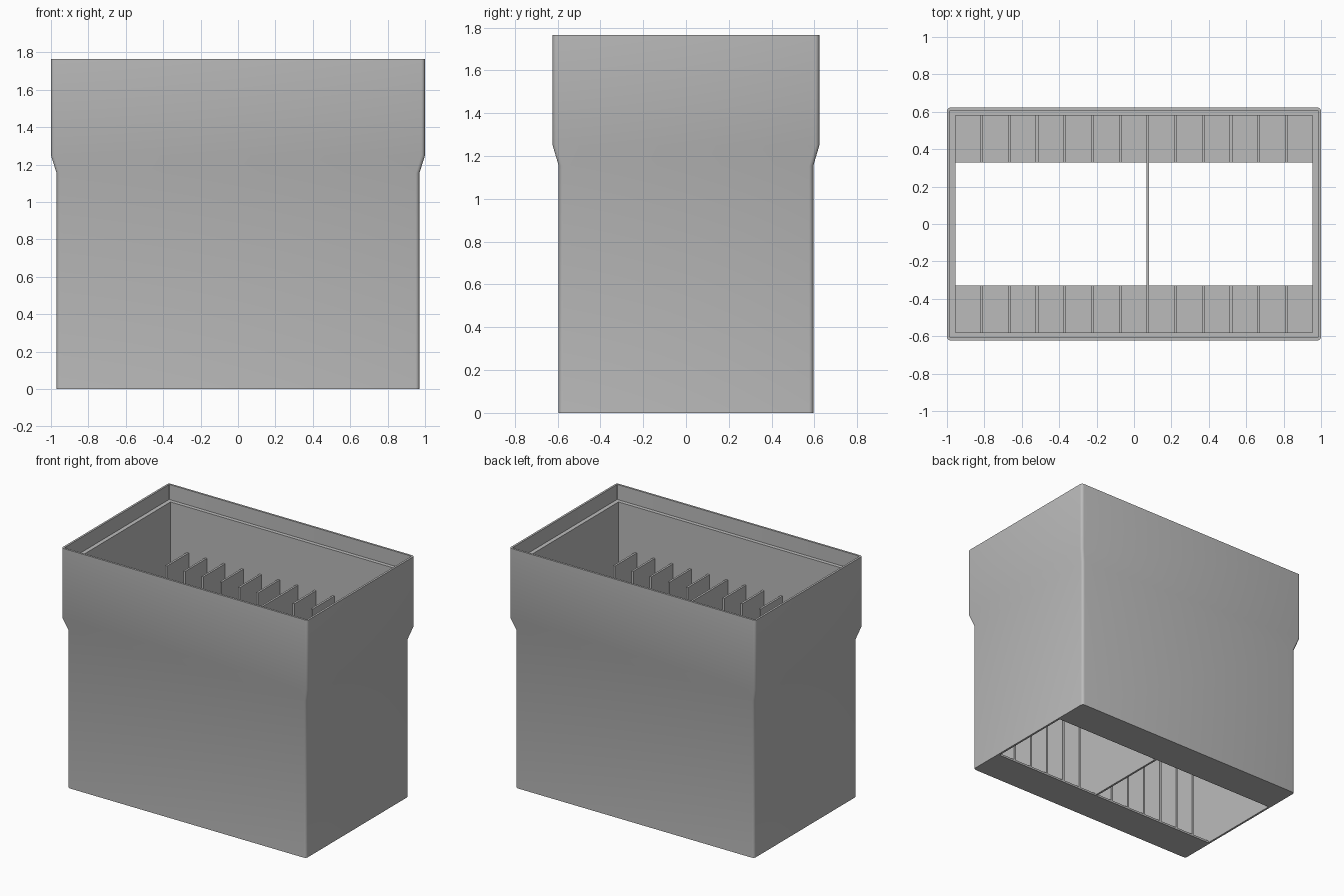
import bpy, bmesh, math

cube = bpy.data.objects.get("Cube")
if cube:
    bpy.data.objects.remove(cube, do_unlink=True)

grey = bpy.data.materials.new("plain_grey")
grey.use_nodes = True
grey.diffuse_color = (0.5, 0.5, 0.5, 1)
grey.node_tree.nodes["Principled BSDF"].inputs["Base Color"].default_value = (0.5, 0.5, 0.5, 1)


def add_object(name, bm):
    bmesh.ops.recalc_face_normals(bm, faces=bm.faces)
    mesh = bpy.data.meshes.new(name)
    bm.to_mesh(mesh)
    bm.free()
    mesh.materials.append(grey)
    obj = bpy.data.objects.new(name, mesh)
    bpy.context.collection.objects.link(obj)
    return obj


def box(name, x0, x1, y0, y1, z0, z1):
    bm = bmesh.new()
    bmesh.ops.create_cube(bm, size=1)
    for v in bm.verts:
        v.co = ((x0 + x1) / 2 + v.co.x * (x1 - x0),
                (y0 + y1) / 2 + v.co.y * (y1 - y0),
                (z0 + z1) / 2 + v.co.z * (z1 - z0))
    return add_object(name, bm)


def rounded_ring(bm, hx, hy, z, r, steps=4):
    """Rectangle of vertices with rounded corners."""
    ring = []
    for c, (sx, sy) in enumerate([(1, 1), (-1, 1), (-1, -1), (1, -1)]):
        for i in range(steps + 1):
            a = math.pi / 2 * (c + i / steps)
            ring.append(bm.verts.new((sx * (hx - r) + r * math.cos(a),
                                      sy * (hy - r) + r * math.sin(a), z)))
    return ring


INNER_X, INNER_Y, OPEN_Y = 0.955, 0.58, 0.328
FLOOR, FIN_TOP, THICK = 0.015, 1.32, 0.015

# Shell: flared outer wall, thin rim, inner ledge and straight inner wall
sections = [
    (0.97, 0.595, 0, 0.02),
    (0.97, 0.595, 1.155, 0.02),
    (1.0, 0.623, 1.25, 0.02),
    (1.0, 0.623, 1.765, 0.02),
    (0.985, 0.608, 1.765, 0.005),
    (0.985, 0.608, 1.655, 0.005),
    (INNER_X, INNER_Y, 1.655, 0),
    (INNER_X, INNER_Y, 0, 0),
]
bm = bmesh.new()
rings = [rounded_ring(bm, *s) for s in sections]
for a, b in zip(rings, rings[1:] + rings[:1]):
    for i in range(len(a)):
        j = (i + 1) % len(a)
        bm.faces.new((a[i], a[j], b[j], b[i]))
bmesh.ops.remove_doubles(bm, verts=bm.verts, dist=0.0001)
shell = add_object("shell", bm)
bpy.ops.object.select_all(action='DESELECT')
shell.select_set(True)
bpy.context.view_layer.objects.active = shell
bpy.ops.object.shade_smooth_by_angle(angle=math.radians(30))

# Floor strips and rows of fins on both long sides, one full-width divider
for side, y0, y1 in (("front", -INNER_Y, -OPEN_Y), ("back", OPEN_Y, INNER_Y)):
    box(side + "_floor_strip", -INNER_X, INNER_X, y0, y1, 0, FLOOR)
for i in range(12):
    x = -0.814 + 0.148 * i
    x0, x1 = x - THICK / 2, x + THICK / 2
    if i == 6:
        box("divider", x0, x1, -OPEN_Y, OPEN_Y, 0, FIN_TOP)
    for side, y0, y1 in (("front", -INNER_Y, -OPEN_Y), ("back", OPEN_Y, INNER_Y)):
        box(f"{side}_fin_{i + 1}", x0, x1, y0, y1, FLOOR, FIN_TOP)
